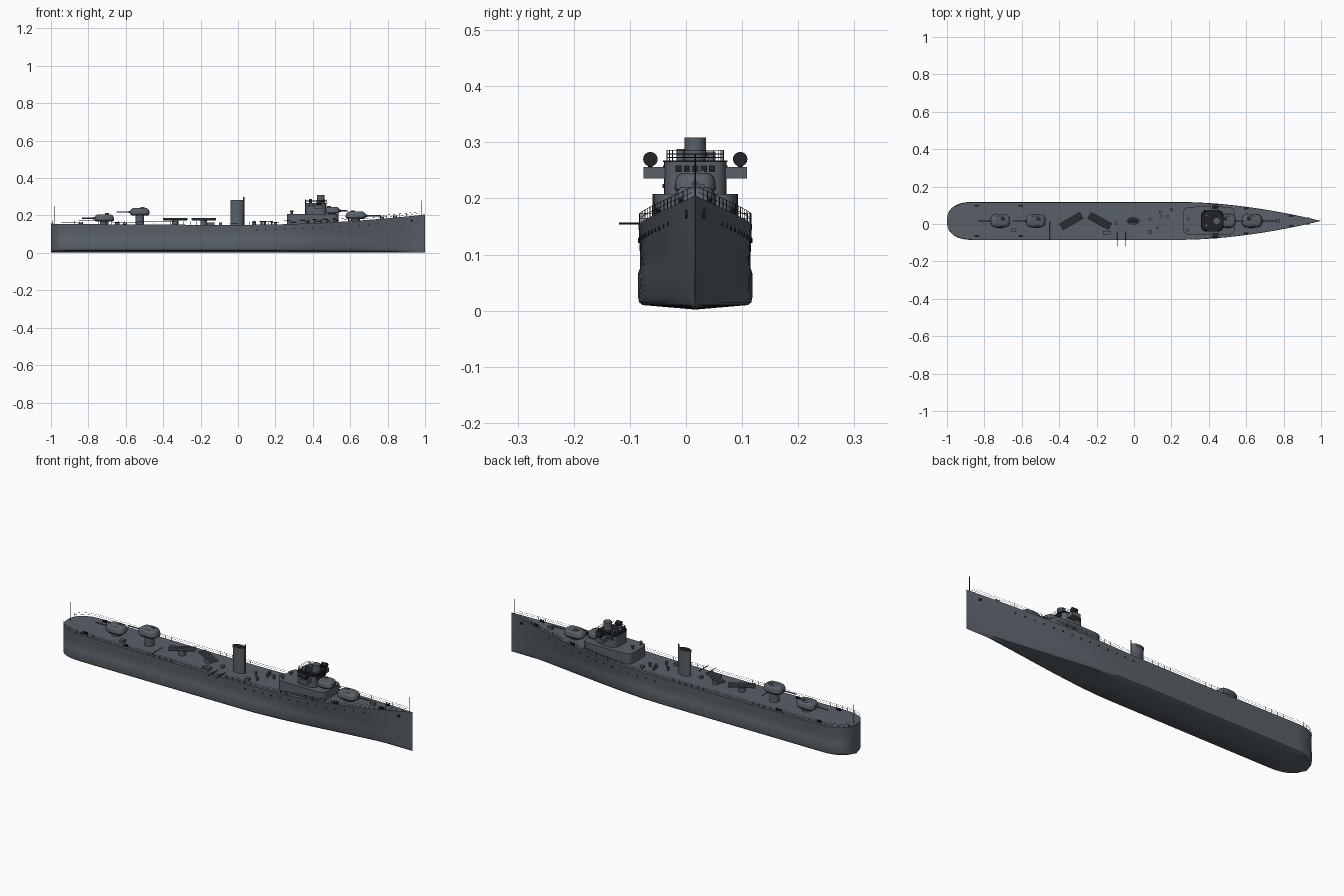
import bpy, bmesh, math
from mathutils import Vector

if "Cube" in bpy.data.objects:
    bpy.data.objects.remove(bpy.data.objects["Cube"])

MID = 0.0165      # hull centreline offset
BEAM = 0.101


def material(name, rgb):
    m = bpy.data.materials.new(name)
    m.use_nodes = True
    m.diffuse_color = (*rgb, 1)
    m.node_tree.nodes["Principled BSDF"].inputs["Base Color"].default_value = (*rgb, 1)
    return m


GREY = material("ship grey", (0.10, 0.118, 0.138))
DARK = material("dark fittings", (0.015, 0.017, 0.02))


def finish(name, bm, mat, angle=35):
    bmesh.ops.recalc_face_normals(bm, faces=bm.faces)
    me = bpy.data.meshes.new(name)
    bm.to_mesh(me)
    bm.free()
    ob = bpy.data.objects.new(name, me)
    ob.location.y = MID
    me.materials.append(mat)
    bpy.context.collection.objects.link(ob)
    bpy.ops.object.select_all(action="DESELECT")
    ob.select_set(True)
    bpy.context.view_layer.objects.active = ob
    bpy.ops.object.shade_smooth_by_angle(angle=math.radians(angle))
    return ob


def loft(bm, rings):
    rows = [[bm.verts.new(p) for p in r] for r in rings]
    n = len(rows[0])
    for a, b in zip(rows, rows[1:]):
        for i in range(n):
            j = (i + 1) % n
            bm.faces.new((a[i], a[j], b[j], b[i]))
    bm.faces.new(rows[0])
    bm.faces.new(rows[-1])


def oval(x, y, z, rx, ry, power=1.0, n=24):
    """Flat ring; a power under 1 squares off the corners."""
    ring = []
    for i in range(n):
        a = 2 * math.pi * (i + 0.5) / n
        c, s = math.cos(a), math.sin(a)
        ring.append((x + rx * math.copysign(abs(c) ** power, c),
                     y + ry * math.copysign(abs(s) ** power, s), z))
    return ring


def drum(bm, x, y, z0, z1, rx, ry=None, power=1.0, n=16):
    loft(bm, [oval(x, y, z, rx, ry or rx, power, n) for z in (z0, z1)])


def box(bm, x, y, z, sx, sy, sz):
    v = bmesh.ops.create_cube(bm, size=1)["verts"]
    bmesh.ops.scale(bm, vec=(sx, sy, sz), verts=v)
    bmesh.ops.translate(bm, vec=(x, y, z), verts=v)


def rod(bm, a, b, r, n=5):
    a, b = Vector(a), Vector(b)
    d = b - a
    v = bmesh.ops.create_cone(bm, cap_ends=True, segments=n, radius1=r, radius2=r,
                              depth=d.length)["verts"]
    bmesh.ops.rotate(bm, matrix=d.to_track_quat("Z", "Y").to_matrix(), verts=v)
    bmesh.ops.translate(bm, vec=(a + b) / 2, verts=v)


# Hull lines
def deck_z(x):
    return 0.150 + (0.055 if x > 0 else 0.006) * x * x


def stern_round(x):
    t = max(0.0, (-0.85 - x) / 0.15)
    return max(0.0, 1 - t ** 2.5) ** 0.4


def deck_half(x):
    t = max(0.0, (x - 0.25) / 0.75)
    return max(0.0004, BEAM * (1 - t ** 1.8) * stern_round(x))


def keel_half(x):
    t = max(0.0, (x - 0.1) / 0.9)
    return max(0.0004, BEAM * (1 - t ** 1.5) ** 1.5 * stern_round(x))


def side_half(x, z):
    f = (z / deck_z(x)) ** 0.9
    return keel_half(x) + (deck_half(x) - keel_half(x)) * f


def section(x):
    top = deck_z(x)
    half = [(0, 0.002)]
    for z, k in ((0.010, 0.93), (0.015, 0.99), (0.025, 1.01), (0.066, 1.01),
                 (0.076, 0.975), (0.11, 0.98), (top, 1.0)):
        half.append((side_half(x, z) * k, z))
    ring = half + [(0, top)] + [(-y, z) for y, z in reversed(half[1:])]
    return [(x, y, z) for y, z in ring]


stern = [-0.85 - 0.1495 * math.sin(math.pi / 2 * i / 9) for i in range(9, 0, -1)]
stations = stern + [-0.85 + 0.1 * i for i in range(11)] + [0.2 + 0.04 * i for i in range(21)]
bm = bmesh.new()
loft(bm, [section(x) for x in stations])
finish("hull", bm, GREY)

# Deck edge railing
bm = bmesh.new()
posts = stern[2::2] + [-0.85 + 0.035 * i for i in range(53)]
for side in (1, -1):
    feet = [Vector((x, side * (deck_half(x) - 0.001), deck_z(x))) for x in posts if x < 0.98]
    for a, b in zip(feet, feet[1:]):
        rod(bm, a, a + Vector((0, 0, 0.018)), 0.0006, 4)
        for h in (0.009, 0.018):
            up = Vector((0, 0, h))
            rod(bm, a + up, b + up, 0.0005, 4)
finish("deck_railing", bm, DARK)

# Portholes and anchor recesses
bm = bmesh.new()
for side in (1, -1):
    for i in range(14):
        x = 0.1 + 0.05 * i
        z = deck_z(x) - 0.026
        y = side * side_half(x, z)
        rod(bm, (x, y - side * 0.005, z), (x, y + side * 0.001, z), 0.004, 8)
    y = side * side_half(0.93, 0.172)
    rod(bm, (0.93, y - side * 0.004, 0.172), (0.93, y + side * 0.003, 0.172), 0.008, 8)
finish("portholes", bm, DARK)


# Gun turrets
def turret(name, x, base, top, foot, aim, muzzle, r=0.052):
    bm = bmesh.new()
    h = top - base
    loft(bm, [oval(x, 0, base + h * f, r * s, 0.037 * s, 0.65)
              for f, s in ((0, 0.86), (0.2, 1), (0.6, 0.98), (0.85, 0.88), (1, 0.7))])
    drum(bm, x, 0, foot, base, 0.024)
    rod(bm, (x - aim * 0.025, 0.012, top), (x - aim * 0.005, 0.012, top), 0.006, 8)
    gun = base + h * 0.45
    rod(bm, (x, 0, gun), (x + aim * r * 1.15, 0, gun), 0.006, 10)
    rod(bm, (x, 0, gun), (muzzle, 0, gun), 0.0032, 10)
    finish(name, bm, GREY)


turret("bow_turret", 0.63, 0.182, 0.22, 0.165, 1, 0.765, 0.055)
turret("upper_bow_turret", 0.502, 0.21, 0.245, 0.2, 1, 0.585, 0.042)
turret("upper_stern_turret", -0.525, 0.2, 0.24, 0.15, -1, -0.65)
turret("stern_turret", -0.715, 0.168, 0.206, 0.15, -1, -0.835)

# Deckhouse and bridge
bm = bmesh.new()
drum(bm, 0.4, 0, 0.15, 0.208, 0.138, 0.076, 0.3, 32)
drum(bm, 0.415, 0, 0.2, 0.265, 0.056, 0.056, 0.45, 32)
for side in (1, -1):
    box(bm, 0.43, side * 0.07, 0.246, 0.045, 0.045, 0.02)
finish("bridge", bm, GREY)

bm = bmesh.new()
drum(bm, 0.418, 0, 0.265, 0.268, 0.06, 0.058, 0.45, 32)
finish("bridge_platform", bm, DARK)

# Bridge windows
bm = bmesh.new()
for i in range(-2, 3):
    box(bm, 0.4695, i * 0.015, 0.253, 0.008, 0.011, 0.012)
for side in (1, -1):
    for i in range(2):
        box(bm, 0.38 + i * 0.018, side * 0.054, 0.253, 0.012, 0.007, 0.012)
finish("bridge_windows", bm, DARK)

# Bridge railing
bm = bmesh.new()
ring = [Vector(p) for p in oval(0.418, 0, 0.266, 0.058, 0.051, 0.45, 24)]
for a, b in zip(ring, ring[1:] + ring[:1]):
    rod(bm, a, a + Vector((0, 0, 0.02)), 0.0007, 4)
    for h in (0.007, 0.0135, 0.02):
        up = Vector((0, 0, h))
        rod(bm, a + up, b + up, 0.0007, 4)
finish("bridge_railing", bm, DARK)

# Director tower and bridge instruments
bm = bmesh.new()
drum(bm, 0.442, 0, 0.265, 0.309, 0.02, 0.019, 1, 20)
drum(bm, 0.388, -0.025, 0.265, 0.288, 0.009)
drum(bm, 0.388, 0.028, 0.265, 0.284, 0.008)
finish("director_tower", bm, GREY)

# Searchlights
bm = bmesh.new()
for side in (1, -1):
    rod(bm, (0.42, side * 0.08, 0.27), (0.447, side * 0.08, 0.27), 0.013, 16)
    rod(bm, (0.43, side * 0.08, 0.25), (0.43, side * 0.08, 0.262), 0.004, 8)
finish("searchlights", bm, DARK)

# Funnel with dark mouth and steam pipe
bm = bmesh.new()
drum(bm, -0.005, 0, 0.148, 0.28, 0.034, 0.018, 1, 28)
drum(bm, -0.005, 0, 0.272, 0.282, 0.036, 0.02, 1, 28)
rod(bm, (0.031, 0, 0.15), (0.031, 0, 0.3), 0.003, 8)
finish("funnel", bm, GREY)
bm = bmesh.new()
drum(bm, -0.005, 0, 0.28, 0.283, 0.031, 0.015, 1, 28)
finish("funnel_mouth", bm, DARK)

# Triple torpedo tubes
for name, x, turn in (("aft_torpedo_tubes", -0.335, 30), ("forward_torpedo_tubes", -0.183, -28)):
    bm = bmesh.new()
    a = math.radians(turn)
    along = Vector((math.cos(a), math.sin(a), 0)) * 0.064
    across = Vector((-math.sin(a), math.cos(a), 0)) * 0.0145
    for i in (-1, 0, 1):
        c = Vector((x, 0, 0.181)) + across * i
        rod(bm, c - along, c + along, 0.0065, 10)
    drum(bm, x, 0, 0.148, 0.178, 0.018)
    finish(name, bm, GREY)

# Masts and boat booms
bm = bmesh.new()
rod(bm, (-0.983, 0, 0.15), (-0.983, 0, 0.252), 0.0014)
rod(bm, (0.982, 0, 0.195), (0.982, 0, 0.28), 0.0014)
for x in (-0.09, -0.045):
    rod(bm, (x, -0.06, 0.155), (x, -0.136, 0.155), 0.0018)
rod(bm, (-0.45, 0, 0.156), (-0.45, -0.1, 0.156), 0.001)
finish("masts_and_booms", bm, DARK)

# Mooring bollards in mirrored pairs
bm = bmesh.new()
for x, y in ((-0.84, 0.081), (-0.605, 0.081), (0.6, 0.066), (0.84, 0.026)):
    for side in (1, -1):
        box(bm, x, side * y, deck_z(x) + 0.001, 0.024, 0.01, 0.004)
        for dx in (-0.007, 0.007):
            drum(bm, x + dx, side * y, deck_z(x), deck_z(x) + 0.011, 0.004, n=8)
finish("bollards", bm, DARK)

# Hatches, lockers and ventilators
bm = bmesh.new()
for x, y, sx, sy in ((-0.645, -0.05, 0.024, 0.02), (-0.145, -0.064, 0.04, 0.018),
                     (-0.093, -0.01, 0.016, 0.016), (0.085, -0.058, 0.02, 0.018),
                     (0.2, 0.06, 0.016, 0.016), (0.77, 0, 0.022, 0.018)):
    box(bm, x, y, deck_z(x) + 0.006, sx, sy, 0.014)
for x, y in ((0.085, 0.01), (0.14, 0.047), (0.145, 0.022), (0.18, 0.025), (0.125, -0.035),
             (0.29, 0.01), (0.285, -0.05)):
    z = 0.206 if x > 0.25 else deck_z(x)
    drum(bm, x, y, z - 0.002, z + 0.017, 0.005, n=10)
    drum(bm, x, y, z + 0.013, z + 0.02, 0.008, n=10)
finish("deck_fittings", bm, GREY)
